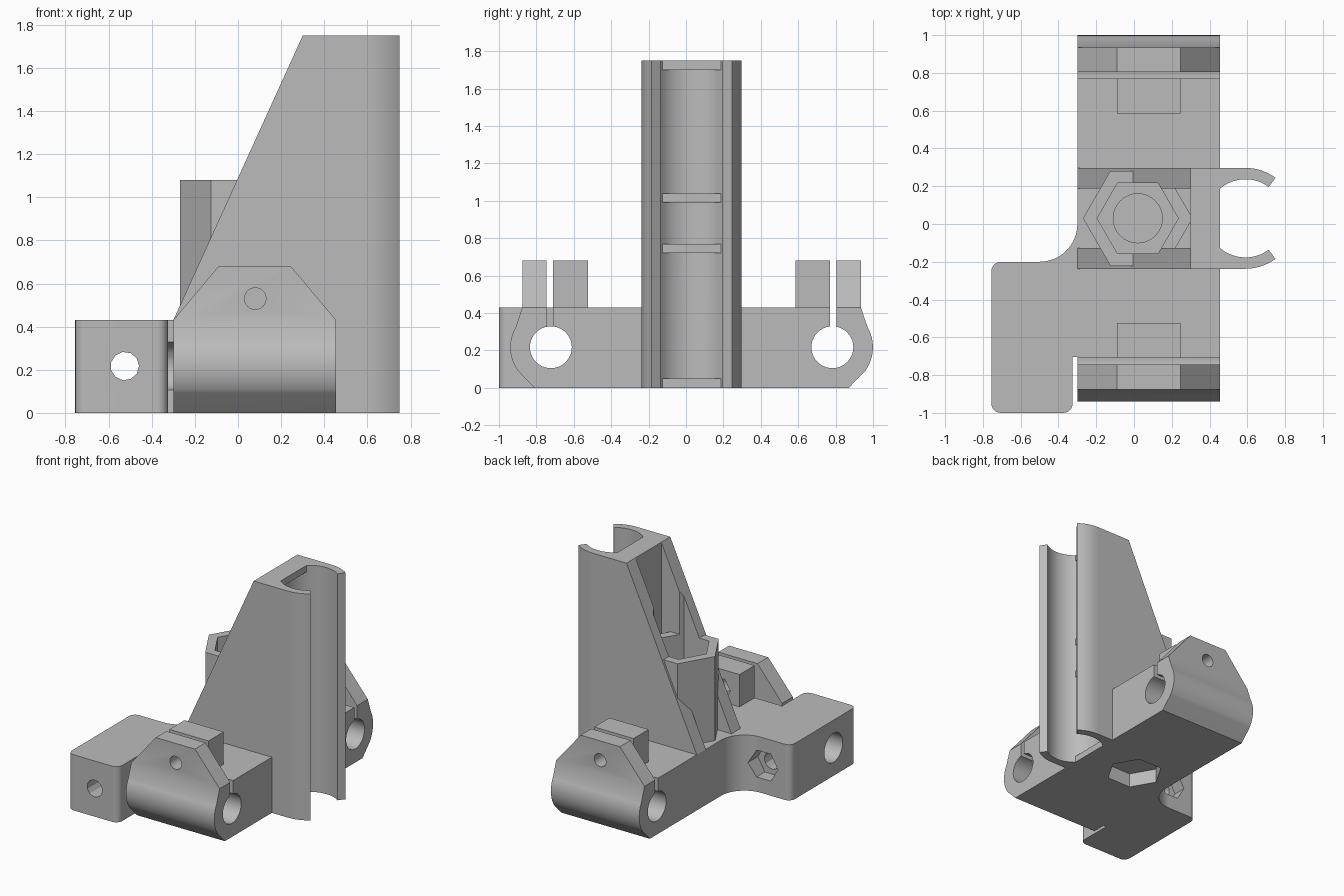
import bpy, bmesh
from math import cos, sin, radians

cube = bpy.data.objects.get("Cube")
if cube:
    bpy.data.objects.remove(cube)

YC = 0.03                          # symmetry plane of the clamps and tower
LEFT, RIGHT, DECK = -0.3, 0.455, 0.43
ROD_Z, ROD_OFF = 0.217, 0.7525     # clamp bore height and offset from YC
NUT_X = 0.02                       # axis of the hex housing
BEAR_X = 0.59                      # axis of the bearing holder
BOLT_X, BOLT_Z = 0.08, 0.53        # clamp bolts
ARM_X = -0.525                     # arm bolt

grey = bpy.data.materials.new("plain_grey")
grey.use_nodes = True
grey.diffuse_color = (0.5, 0.5, 0.5, 1)
grey.node_tree.nodes["Principled BSDF"].inputs["Base Color"].default_value = (0.5, 0.5, 0.5, 1)


def arc(cx, cy, r, a0, a1, n):
    steps = [radians(a0 + (a1 - a0) * i / n) for i in range(n + 1)]
    return [(cx + r * cos(a), cy + r * sin(a)) for a in steps]


def ngon(cx, cy, r, n, turn=0):
    return arc(cx, cy, r, turn, turn + 360, n)[:-1]


def prism(name, axis, pts, lo, hi):
    """Extrude a 2D outline along an axis (x: yz, y: xz, z: xy outline)."""
    place = {"x": lambda a, b, t: (t, a, b),
             "y": lambda a, b, t: (a, t, b),
             "z": lambda a, b, t: (a, b, t)}[axis]
    bm = bmesh.new()
    ends = [[bm.verts.new(place(a, b, t)) for a, b in pts] for t in (lo, hi)]
    bm.faces.new(ends[0])
    bm.faces.new(ends[1])
    for i in range(len(pts)):
        j = (i + 1) % len(pts)
        bm.faces.new((ends[0][i], ends[0][j], ends[1][j], ends[1][i]))
    bmesh.ops.recalc_face_normals(bm, faces=bm.faces)
    mesh = bpy.data.meshes.new(name)
    bm.to_mesh(mesh)
    bm.free()
    mesh.materials.append(grey)
    ob = bpy.data.objects.new(name, mesh)
    bpy.context.collection.objects.link(ob)
    return ob


def box(name, x0, x1, y0, y1, z0, z1):
    return prism(name, "z", [(x0, y0), (x1, y0), (x1, y1), (x0, y1)], z0, z1)


def combine(target, other, op):
    mod = target.modifiers.new("combine", "BOOLEAN")
    mod.operation, mod.solver, mod.object = op, "EXACT", other
    bpy.context.view_layer.objects.active = target
    bpy.ops.object.modifier_apply(modifier=mod.name)
    bpy.data.objects.remove(other)


# Base with a rounded rod clamp and outer ear at each end
half = [(0.84, 0)] + arc(ROD_OFF, ROD_Z, 0.217, -35, 30, 12)
half += [(0.905, DECK), (0.905, 0.68), (0.74, 0.68), (0.74, DECK)]
outline = [(YC + d, z) for d, z in half] + [(YC - d, z) for d, z in reversed(half)]
body = prism("bracket_body", "x", outline, LEFT, RIGHT)
ear_shape = [(LEFT, -0.1), (RIGHT, -0.1), (RIGHT, DECK), (0.245, 0.68),
             (0.245, 0.8), (-0.09, 0.8), (-0.09, 0.68), (LEFT, DECK)]
combine(body, prism("ear_trim", "y", ear_shape, -1.5, 1.5), "INTERSECT")

# Side arm with rounded corners and a fillet into the base
R = 0.05
plan = arc(-0.705, -0.25, R, 180, 90, 6) + arc(-0.5, 0, 0.2, -90, 0, 16)
plan += [(-0.2, 0), (-0.2, -0.705), (-0.325, -0.705)]
plan += arc(-0.375, -0.95, R, 0, -90, 6) + arc(-0.705, -0.95, R, -90, -180, 6)
combine(body, prism("arm", "z", plan, 0, DECK), "UNION")

# Tower: C-shaped bearing holder with sloping side walls
plan = [(LEFT, YC - 0.267)] + arc(BEAR_X, YC, 0.267, -90, -53.5, 8)
plan += arc(BEAR_X, YC, 0.207, -53.5, -306.5, 40)
plan += arc(BEAR_X, YC, 0.267, 53.5, 90, 8) + [(LEFT, YC + 0.267)]
tower = prism("tower", "z", plan, 0, 1.75)
slope = [(LEFT, -0.1), (0.9, -0.1), (0.9, 1.8), (0.323, 1.8), (LEFT, DECK)]
combine(tower, prism("slope_trim", "y", slope, -0.5, 0.5), "INTERSECT")
combine(tower, box("channel", -0.4, 0.3, YC - 0.157, YC + 0.157, DECK, 1.9), "DIFFERENCE")

# Bearing stop ribs
for z0, z1 in ((0, 0.05), (0.72, 0.77), (0.99, 1.04), (1.7, 1.75)):
    combine(tower, box("rib", 0.34, RIGHT, YC - 0.158, YC + 0.158, z0, z1), "UNION")

# Remove the base where the bearing holder passes, then join
combine(body, prism("bearing_bore", "z", ngon(BEAR_X, YC, 0.207, 56), -0.1, 1), "DIFFERENCE")
combine(body, tower, "UNION")

# Hex housing with pocket, screw hole and bottom nut trap
combine(body, prism("housing", "z", ngon(NUT_X, YC, 0.29, 6), 0.1, 1.08), "UNION")
combine(body, prism("pocket", "z", ngon(NUT_X, YC, 0.215, 6), 0.27, 1.9), "DIFFERENCE")
combine(body, prism("screw_hole", "z", ngon(NUT_X, YC, 0.13, 32), 0.13, 0.5), "DIFFERENCE")
combine(body, prism("bottom_trap", "z", ngon(NUT_X, YC, 0.205, 6), -0.1, 0.11), "DIFFERENCE")

for s in (-1, 1):
    def span(a, b):
        return sorted((YC + s * a, YC + s * b))
    # Inner ear, clamp slit and rod bore
    combine(body, box("inner_ear", -0.09, 0.245, *span(0.555, 0.75), 0.3, 0.68), "UNION")
    combine(body, box("slit", -0.31, 0.5, *span(0.74, 0.775), ROD_Z, 0.8), "DIFFERENCE")
    bore = ngon(YC + s * ROD_OFF, ROD_Z, 0.112, 40)
    combine(body, prism("rod_bore", "x", bore, -0.9, 0.6), "DIFFERENCE")
    # Clamp bolt hole and its nut trap
    bolt = ngon(BOLT_X, BOLT_Z, 0.05, 24)
    combine(body, prism("bolt_hole", "y", bolt, *span(0.5, 1)), "DIFFERENCE")
    trap = ngon(BOLT_X, BOLT_Z, 0.09, 6)
    combine(body, prism("nut_trap", "y", trap, *span(0.5, 0.63)), "DIFFERENCE")

# Arm bolt hole and nut trap
combine(body, prism("arm_hole", "y", ngon(ARM_X, ROD_Z, 0.066, 11), -1.2, 0), "DIFFERENCE")
combine(body, prism("arm_trap", "y", ngon(ARM_X, ROD_Z, 0.12, 6), -0.3, 0), "DIFFERENCE")

# Single material, smooth curves and crisp edges
body.data.materials.clear()
body.data.materials.append(grey)
for face in body.data.polygons:
    face.material_index = 0
bpy.ops.object.select_all(action="DESELECT")
body.select_set(True)
bpy.context.view_layer.objects.active = body
bpy.ops.object.shade_smooth_by_angle(angle=radians(20))
weighted = body.modifiers.new("weighted_normals", "WEIGHTED_NORMAL")
weighted.keep_sharp = True
